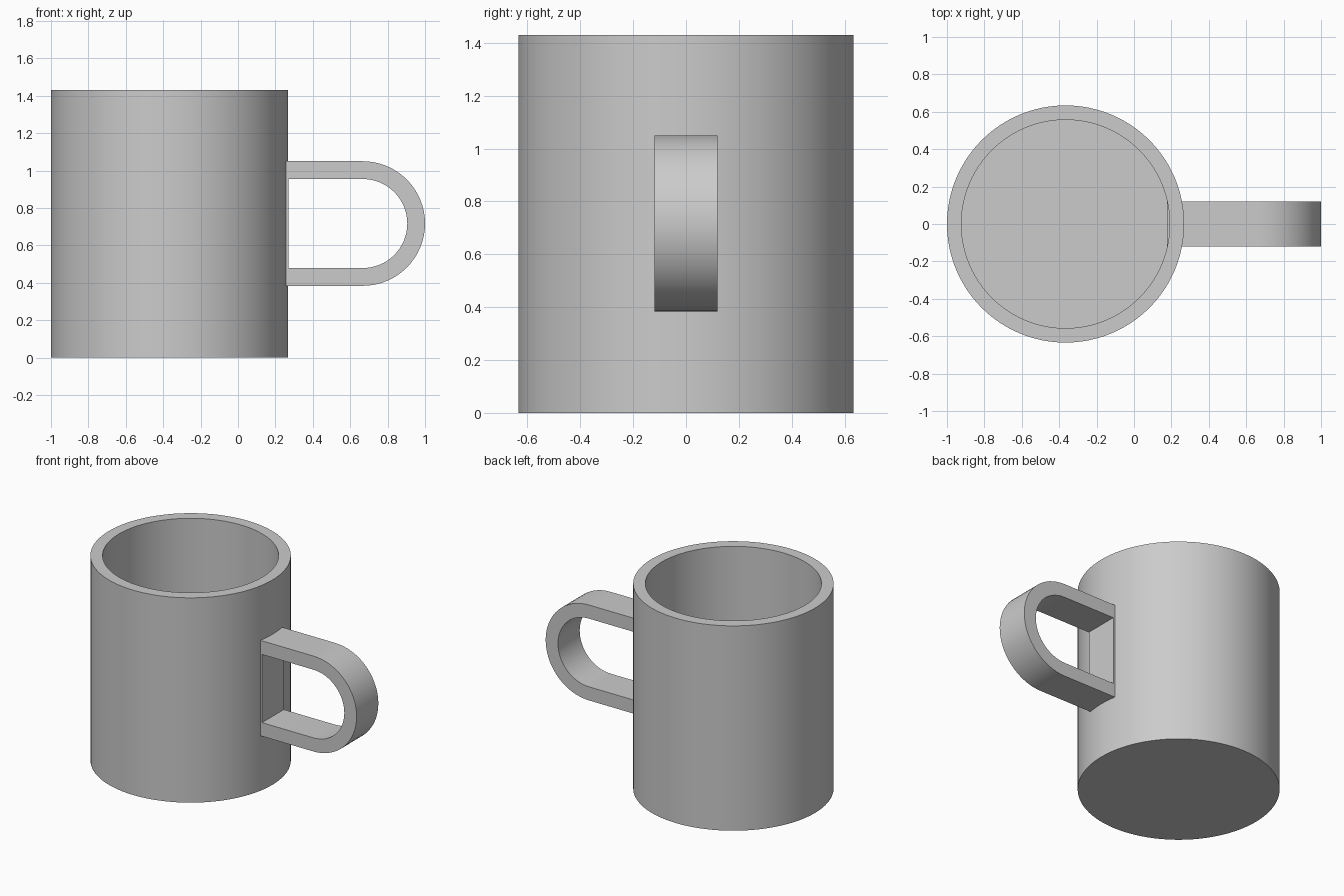
import bpy
import bmesh
from math import pi, sin, cos, radians
from mathutils import Vector

cube = bpy.data.objects.get("Cube")
if cube:
    bpy.data.objects.remove(cube, do_unlink=True)

# Single plain grey
grey = bpy.data.materials.new("plain grey")
grey.use_nodes = True
colour = (0.6, 0.6, 0.6, 1)
grey.diffuse_color = colour
grey.node_tree.nodes["Principled BSDF"].inputs["Base Color"].default_value = colour

CENTRE_X = -0.366
RADIUS, HEIGHT, WALL = 0.634, 1.43, 0.077


def finish(name, bm):
    bmesh.ops.remove_doubles(bm, verts=bm.verts, dist=0.0001)
    bmesh.ops.recalc_face_normals(bm, faces=bm.faces)
    mesh = bpy.data.meshes.new(name)
    bm.to_mesh(mesh)
    bm.free()
    mesh.materials.append(grey)
    obj = bpy.data.objects.new(name, mesh)
    bpy.context.collection.objects.link(obj)
    bpy.ops.object.select_all(action="DESELECT")
    obj.select_set(True)
    bpy.context.view_layer.objects.active = obj
    bpy.ops.object.shade_smooth_by_angle(angle=radians(30))
    return obj


# Cup body: lathed wall profile with a solid floor
bm = bmesh.new()
inner = RADIUS - WALL
profile = [(0, 0), (RADIUS, 0), (RADIUS, HEIGHT), (inner, HEIGHT), (inner, WALL), (0, WALL)]
points = [bm.verts.new((r, 0, z)) for r, z in profile]
edges = [bm.edges.new(pair) for pair in zip(points, points[1:])]
bmesh.ops.spin(bm, geom=points + edges, axis=(0, 0, 1), cent=(0, 0, 0),
               angle=2 * pi, steps=96, use_merge=True)
body = finish("cup_body", bm)
body.location.x = CENTRE_X

# Handle: closed D-shaped frame whose flat side is set into the cup wall
ARC_X, MID_Z, HALF_WIDTH = 0.667, 0.717, 0.12


def d_outline(left, radius, steps=32):
    outline = [(left, MID_Z - radius)]
    for i in range(steps + 1):
        a = -pi / 2 + pi * i / steps
        outline.append((ARC_X + radius * cos(a), MID_Z + radius * sin(a)))
    return outline + [(left, MID_Z + radius)]


bm = bmesh.new()
rings = [[bm.verts.new((x, -HALF_WIDTH, z)) for x, z in d_outline(left, radius)]
         for left, radius in ((0.176, 0.333), (0.27, 0.238))]
count = len(rings[0])
for i in range(count):
    j = (i + 1) % count
    bm.faces.new((rings[0][i], rings[0][j], rings[1][j], rings[1][i]))
extruded = bmesh.ops.extrude_face_region(bm, geom=bm.faces[:], use_keep_orig=True)
moved = [v for v in extruded["geom"] if isinstance(v, bmesh.types.BMVert)]
bmesh.ops.translate(bm, verts=moved, vec=Vector((0, 2 * HALF_WIDTH, 0)))
finish("handle", bm)
